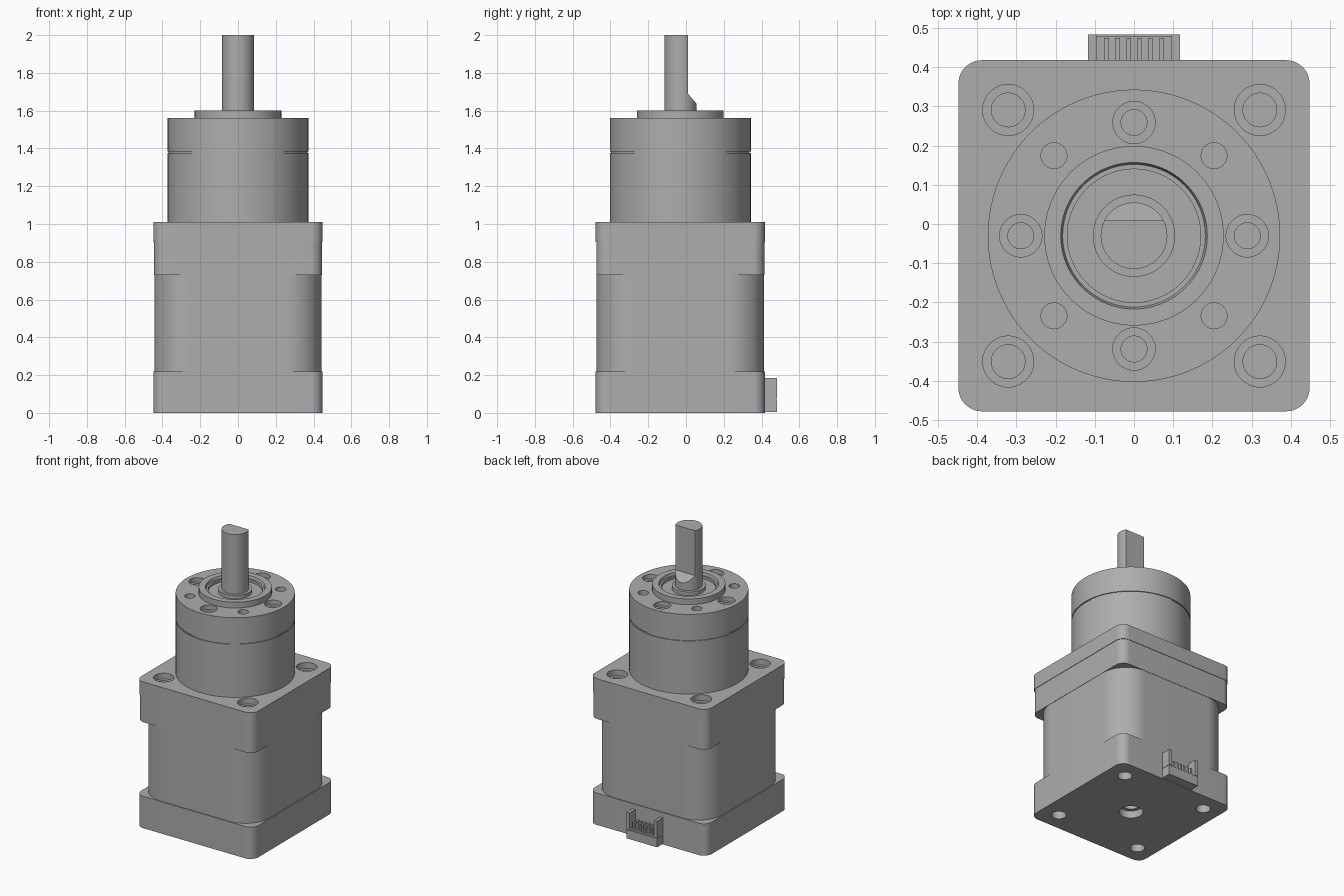
import bpy, math
from math import cos, sin, pi, radians

if "Cube" in bpy.data.objects:
    bpy.data.objects.remove(bpy.data.objects["Cube"])

AXIS_Y = -0.03

metal = bpy.data.materials.new("plain_grey")
metal.use_nodes = True
GREY = (0.42, 0.42, 0.42, 1)
metal.diffuse_color = GREY
metal.node_tree.nodes["Principled BSDF"].inputs["Base Color"].default_value = GREY


def make(name, verts, faces, y=AXIS_Y):
    mesh = bpy.data.meshes.new(name)
    mesh.from_pydata(verts, [], faces)
    mesh.materials.append(metal)
    ob = bpy.data.objects.new(name, mesh)
    ob.location.y = y
    bpy.context.collection.objects.link(ob)
    return ob


def prism(name, outline, z0, z1):
    n = len(outline)
    verts = [(x, y, z) for z in (z0, z1) for x, y in outline]
    faces = [tuple(reversed(range(n))), tuple(range(n, 2 * n))]
    faces += [(i, (i + 1) % n, n + (i + 1) % n, n + i) for i in range(n)]
    return make(name, verts, faces)


def rounded_square(half, radius, steps=12):
    pts = []
    for q, (sx, sy) in enumerate([(1, 1), (-1, 1), (-1, -1), (1, -1)]):
        for i in range(steps + 1):
            a = (q + i / steps) * pi / 2
            c = half - radius
            pts.append((sx * c + radius * cos(a), sy * c + radius * sin(a)))
    return pts


def circle(r, cx=0, cy=0, n=48):
    return [(cx + r * cos(2 * pi * i / n), cy + r * sin(2 * pi * i / n)) for i in range(n)]


def lathe(name, profile, n=96):
    # Closed turned solid: profile runs from the lower rim to the upper inner rim
    k = len(profile)
    verts = [(r * cos(2 * pi * i / n), r * sin(2 * pi * i / n), z)
             for r, z in profile for i in range(n)]
    faces = [(j * n + i, j * n + (i + 1) % n, (j + 1) * n + (i + 1) % n, (j + 1) * n + i)
             for j in range(k - 1) for i in range(n)]
    faces += [tuple(reversed(range(n))), tuple(range((k - 1) * n, k * n))]
    return make(name, verts, faces)


def box(name, x0, x1, y0, y1, z0, z1):
    verts = [(x, y, z) for z in (z0, z1) for x, y in ((x0, y0), (x1, y0), (x1, y1), (x0, y1))]
    faces = [(3, 2, 1, 0), (4, 5, 6, 7)]
    faces += [(i, (i + 1) % 4, 4 + (i + 1) % 4, 4 + i) for i in range(4)]
    return make(name, verts, faces, 0)


def cut(ob, cutters):
    bpy.context.view_layer.objects.active = ob
    for c in cutters:
        c.hide_render = True
        mod = ob.modifiers.new("cut", "BOOLEAN")
        mod.operation, mod.solver, mod.object = "DIFFERENCE", "EXACT", c
        bpy.ops.object.modifier_apply(modifier=mod.name)
        bpy.data.objects.remove(c)


def holes(places, r, z0, z1):
    return [prism("hole_cutter", circle(r, x, y), z0, z1) for x, y in places]


corners = [(sx * 0.321, sy * 0.321) for sx in (-1, 1) for sy in (-1, 1)]


def ring(start):
    return [(0.289 * cos(radians(start + 90 * i)), 0.289 * sin(radians(start + 90 * i)))
            for i in range(4)]


# Motor housing
rear_cap = prism("rear_cap", rounded_square(0.448, 0.06), 0, 0.22)
cut(rear_cap, holes(corners, 0.046, -0.1, 0.08) + holes([(0, 0)], 0.075, -0.1, 0.05)
    + holes([(0, 0)], 0.05, 0, 0.12))
prism("motor_body", rounded_square(0.443, 0.185, 24), 0.22, 0.73)
prism("front_cap", rounded_square(0.445, 0.06), 0.73, 0.905)
flange = prism("mounting_flange", rounded_square(0.448, 0.06), 0.905, 1.01)
cut(flange, holes(corners, 0.065, 0.97, 1.1) + holes(corners, 0.043, 0.92, 1.0))

# Gearbox with seam, raised pilot ring and bearing recess
gearbox = lathe("gearbox", [
    (0.373, 1.01), (0.373, 1.377), (0.367, 1.377), (0.367, 1.385), (0.373, 1.385),
    (0.373, 1.56), (0.229, 1.56), (0.229, 1.60), (0.187, 1.60), (0.182, 1.582),
    (0.170, 1.582), (0.170, 1.565), (0.105, 1.565), (0.105, 1.59), (0.08, 1.59)])
cut(gearbox, holes(ring(0), 0.054, 1.53, 1.7) + holes(ring(0), 0.033, 1.44, 1.55)
    + holes(ring(45), 0.033, 1.46, 1.7))

# Output shaft with a flat that runs out in a slope
shaft = prism("output_shaft", circle(0.085, n=64), 1.58, 2.0)
profile = [(0.04, 1.69), (0.09, 1.632), (0.2, 1.632), (0.2, 2.1), (0.04, 2.1)]
m = len(profile)
flat = make("flat_cutter", [(x, y, z) for x in (-0.2, 0.2) for y, z in profile],
            [tuple(reversed(range(m))), tuple(range(m, 2 * m))]
            + [(i, (i + 1) % m, m + (i + 1) % m, m + i) for i in range(m)])
cut(shaft, [flat])

# Rear connector: base, side walls, back and contact ribs
box("connector_base", -0.117, 0.117, 0.41, 0.483, 0.005, 0.065)
box("connector_floor", -0.114, 0.114, 0.41, 0.478, 0.065, 0.075)
for s, side in ((1, "left"), (-1, "right")):
    x0, x1 = sorted((s * 0.095, s * 0.117))
    box("connector_wall_" + side, x0, x1, 0.41, 0.483, 0.075, 0.185)
for i in range(6):
    x = -0.07 + i * 0.028
    box(f"connector_pin_{i + 1}", x - 0.006, x + 0.006, 0.41, 0.475, 0.075, 0.12)

# Smooth round walls, keep hard edges
for ob in bpy.context.scene.objects:
    if ob.type == "MESH":
        bpy.ops.object.select_all(action="DESELECT")
        ob.select_set(True)
        bpy.context.view_layer.objects.active = ob
        bpy.ops.object.shade_smooth_by_angle(angle=radians(30))
